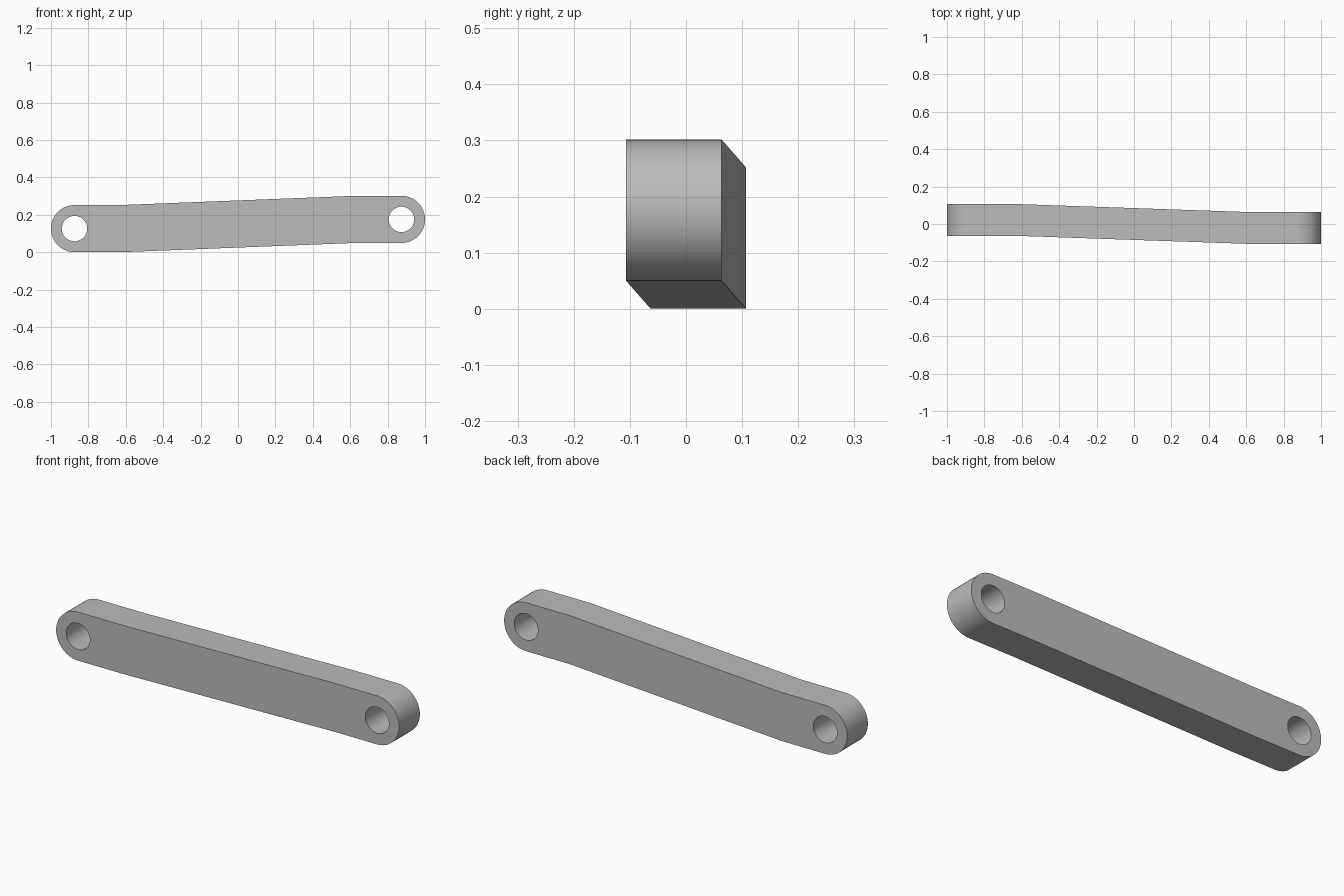
import bpy
import bmesh
from math import cos, sin, pi, radians

cube = bpy.data.objects.get("Cube")
if cube:
    bpy.data.objects.remove(cube, do_unlink=True)

SEGMENTS = 64
RADIUS = 0.126      # rounded end
HOLE = 0.068
PIN_X = 0.874       # hole centre distance from the middle
BEND = 2.0          # straight end length, in radii, towards the middle
THICKNESS = 0.17
SHIFT_Y, SHIFT_Z = -0.0215, 0.0245
MID_Z = 0.151


def end_plate(bm, side):
    """Flat plate round one hole; returns its column of vertices at the bend."""
    cx, cy, cz = side * PIN_X, side * SHIFT_Y - THICKNESS / 2, MID_Z + side * SHIFT_Z
    hole, rim, column = [], [], []
    for i in range(SEGMENTS):
        a = 2 * pi * i / SEGMENTS
        x, z = cos(a), sin(a)
        hole.append(bm.verts.new((cx + side * HOLE * x, cy, cz + HOLE * z)))
        if x < -1e-6:   # inward half reaches to the bend as a rectangle
            m = max(abs(x), abs(z))
            x, z = BEND * x / m, z / m
        v = bm.verts.new((cx + side * RADIUS * x, cy, cz + RADIUS * z))
        rim.append(v)
        if abs(x + BEND) < 1e-5:
            column.append(v)
    for i in range(SEGMENTS):
        j = (i + 1) % SEGMENTS
        bm.faces.new((hole[i], rim[i], rim[j], hole[j]))
    return column


# Front sheet: two end plates joined by a slanted middle
bm = bmesh.new()
left, right = end_plate(bm, 1), end_plate(bm, -1)
for i in range(len(left) - 1):
    bm.faces.new((left[i], left[i + 1], right[i + 1], right[i]))

# Give the sheet its thickness
result = bmesh.ops.extrude_face_region(bm, geom=bm.faces[:], use_keep_orig=True)
back = [g for g in result["geom"] if isinstance(g, bmesh.types.BMVert)]
bmesh.ops.translate(bm, verts=back, vec=(0, THICKNESS, 0))
bmesh.ops.recalc_face_normals(bm, faces=bm.faces[:])

mesh = bpy.data.meshes.new("link_arm")
bm.to_mesh(mesh)
bm.free()
arm = bpy.data.objects.new("link_arm", mesh)
bpy.context.collection.objects.link(arm)

# Plain grey finish
grey = bpy.data.materials.new("light_grey")
grey.use_nodes = True
colour = (0.5, 0.5, 0.5, 1)
grey.diffuse_color = colour
grey.node_tree.nodes["Principled BSDF"].inputs["Base Color"].default_value = colour
mesh.materials.append(grey)

# Smooth round walls, crisp edges
bpy.ops.object.select_all(action="DESELECT")
arm.select_set(True)
bpy.context.view_layer.objects.active = arm
bpy.ops.object.shade_smooth_by_angle(angle=radians(30))
